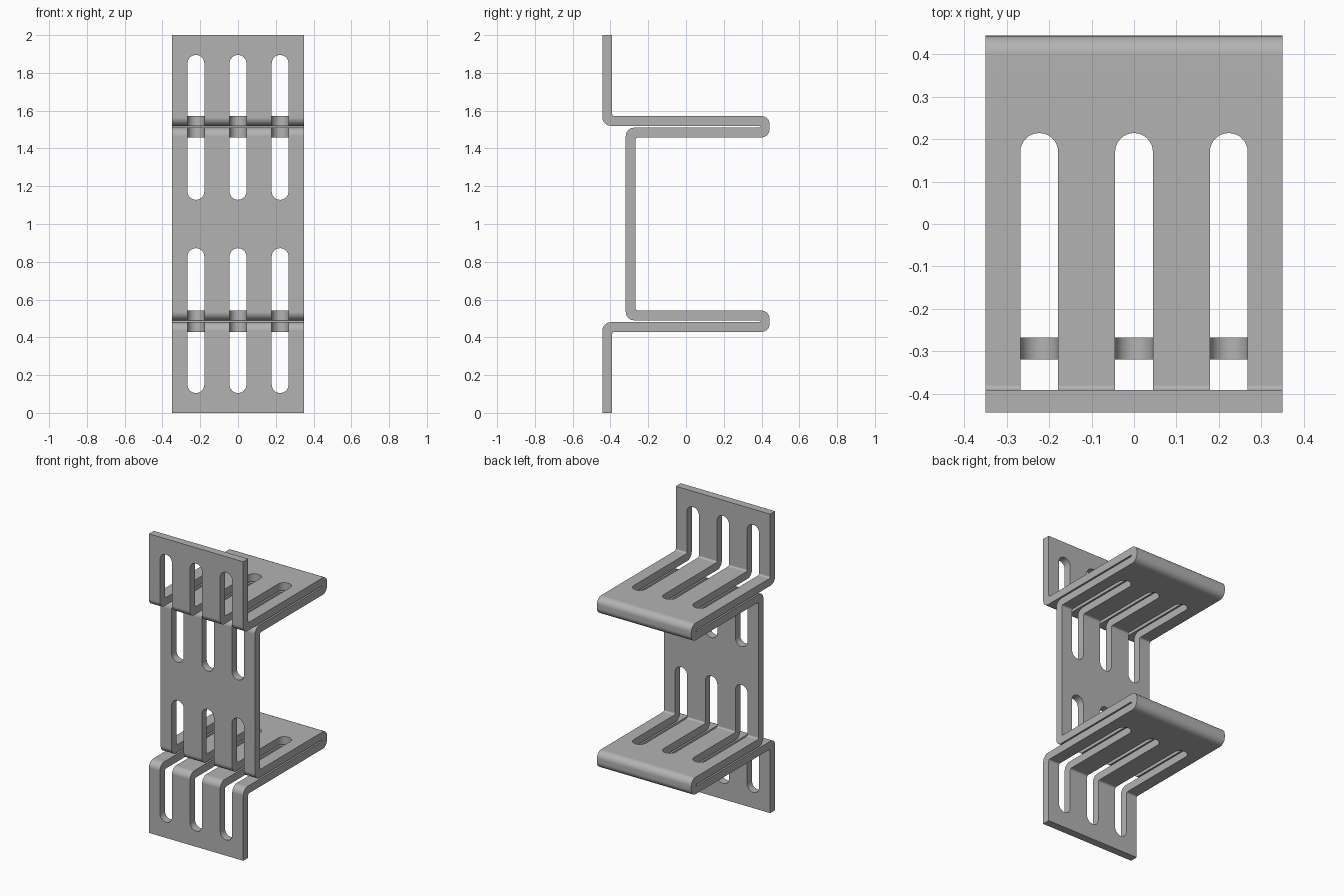
import bpy
import bmesh
import math
from mathutils import Vector

if "Cube" in bpy.data.objects:
    bpy.data.objects.remove(bpy.data.objects["Cube"])

HALF_WIDTH = 0.349
THICK = 0.052
SLOT_X = (-0.223, 0, 0.223)
SLOT_R = 0.0445

steel = bpy.data.materials.new("grey steel")
steel.use_nodes = True
grey = (0.45, 0.45, 0.45, 1)
steel.diffuse_color = grey
steel.node_tree.nodes["Principled BSDF"].inputs["Base Color"].default_value = grey


def add_prisms(name, outlines, start, direction):
    """Extrude flat outlines into closed solids held in one object."""
    bm = bmesh.new()
    for outline in outlines:
        face = bm.faces.new([bm.verts.new(Vector(p) + Vector(start)) for p in outline])
        result = bmesh.ops.extrude_face_region(bm, geom=[face], use_keep_orig=True)
        moved = [v for v in result["geom"] if isinstance(v, bmesh.types.BMVert)]
        bmesh.ops.translate(bm, verts=moved, vec=direction)
    bmesh.ops.recalc_face_normals(bm, faces=bm.faces)
    mesh = bpy.data.meshes.new(name)
    bm.to_mesh(mesh)
    bm.free()
    obj = bpy.data.objects.new(name, mesh)
    bpy.context.collection.objects.link(obj)
    return obj


def fillet(prev, corner, nxt, radius, steps=8):
    """Points of a rounded right-angle corner."""
    a, b = (prev - corner).normalized(), (nxt - corner).normalized()
    centre = corner + (a + b) * radius
    return [centre - radius * (b * math.cos(t) + a * math.sin(t))
            for t in (math.pi / 2 * i / steps for i in range(steps + 1))]


def offset_side(path, dist):
    """One rounded side of the bent sheet, offset from its centre line."""
    dirs = [(q - p).normalized() for p, q in zip(path, path[1:])]
    normals = [Vector((-d.y, d.x)) for d in dirs]
    pts = [path[0] + normals[0] * dist]
    pts += [p + (m + n) * dist for p, m, n in zip(path[1:], normals, normals[1:])]
    pts.append(path[-1] + normals[-1] * dist)
    out = [pts[0]]
    for i in range(1, len(pts) - 1):
        turn = dirs[i - 1].cross(dirs[i])
        short = (pts[i] - pts[i - 1]).length < 0.02 or (pts[i + 1] - pts[i]).length < 0.02
        radius = 0.045 if turn * dist < 0 else (0.0045 if short else 0.012)
        out += fillet(pts[i - 1], pts[i], pts[i + 1], radius)
    return out + [pts[-1]]


def stadium(low, high, cx):
    """Round-ended slot outline as (across, along) pairs."""
    pts = []
    for end, phase in ((high - SLOT_R, 0), (low + SLOT_R, math.pi)):
        for i in range(17):
            t = phase + math.pi * i / 16
            pts.append((cx + SLOT_R * math.cos(t), end + SLOT_R * math.sin(t)))
    return pts


# Bent sheet: centre line of the top half, mirrored about mid height
half = [Vector(p) for p in ((-0.417, 2), (-0.417, 1.546), (0.417, 1.546),
                            (0.417, 1.484), (-0.293, 1.484))]
path = half + [Vector((p.x, 2 - p.y)) for p in reversed(half)]
section = offset_side(path, THICK / 2) + offset_side(path, -THICK / 2)[::-1]
bracket = add_prisms("folded_bracket", [[(0, p.x, p.y) for p in section]],
                     (-HALF_WIDTH, 0, 0), (2 * HALF_WIDTH, 0, 0))
bracket.data.materials.append(steel)

# Slots through the upright flanges and web
upright = [[(x, 0, z) for x, z in stadium(low, high, cx)]
           for low, high in ((0.105, 0.872), (1.128, 1.895)) for cx in SLOT_X]
upright_cutter = add_prisms("upright_slot_cutter", upright, (0, -0.6, 0), (0, 0.6, 0))

# Slots through the folded shelves
shelf = [[(x, y, z) for x, y in stadium(-0.6, 0.214, cx)]
         for z in (0.35, 1.35) for cx in SLOT_X]
shelf_cutter = add_prisms("shelf_slot_cutter", shelf, (0, 0, 0), (0, 0, 0.3))

for cutter in (upright_cutter, shelf_cutter):
    cutter.hide_render = True
    cut = bracket.modifiers.new(cutter.name, 'BOOLEAN')
    cut.operation = 'DIFFERENCE'
    cut.solver = 'EXACT'
    cut.object = cutter

# Bake the cuts, then shade
bpy.ops.object.select_all(action='DESELECT')
bracket.select_set(True)
bpy.context.view_layer.objects.active = bracket
for cutter in (upright_cutter, shelf_cutter):
    bpy.ops.object.modifier_apply(modifier=cutter.name)
    bpy.data.objects.remove(cutter)
bpy.ops.object.shade_smooth_by_angle(angle=math.radians(30))
weighted = bracket.modifiers.new("flat_face_normals", 'WEIGHTED_NORMAL')
weighted.keep_sharp = True
